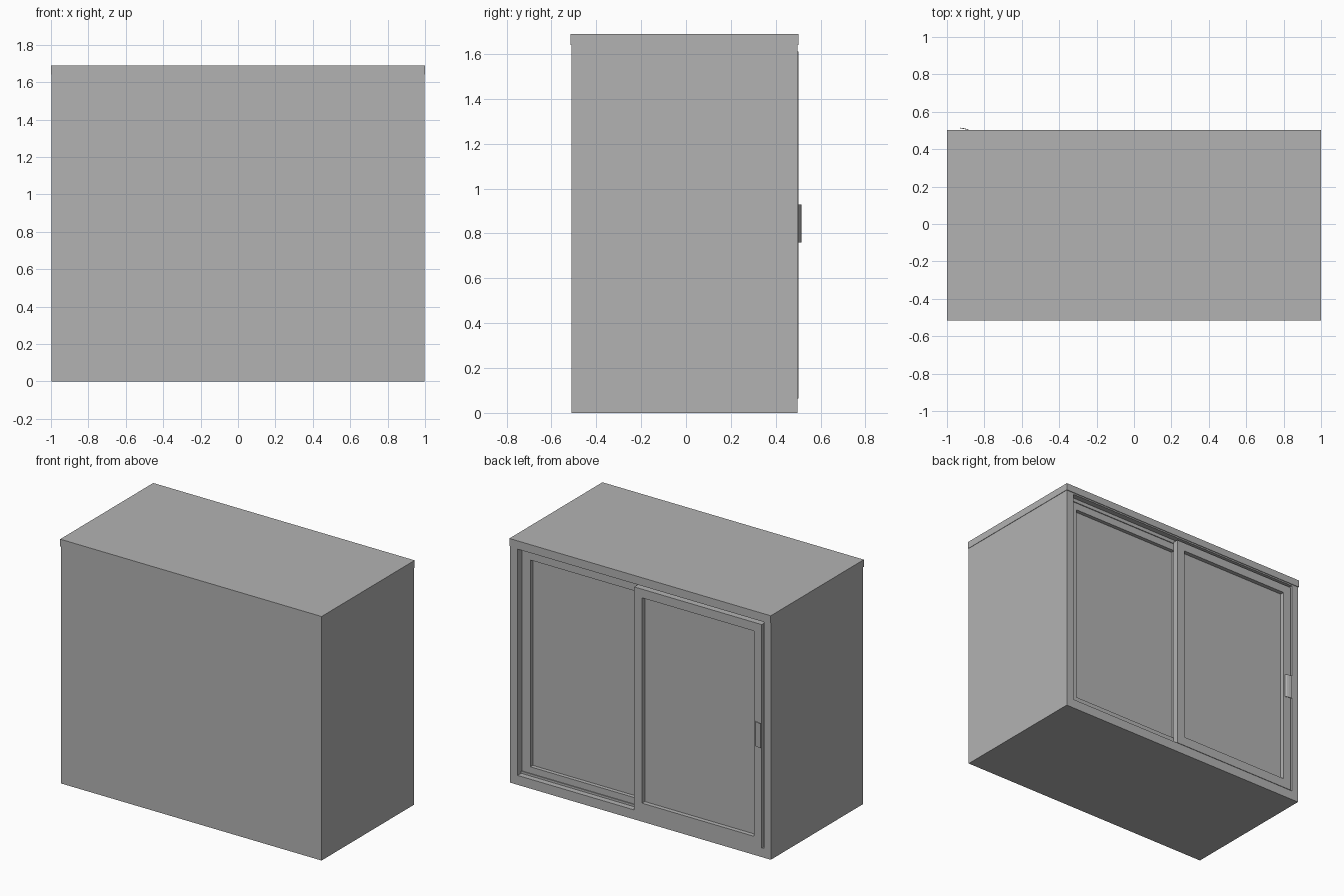
import bpy, bmesh

old = bpy.data.objects.get("Cube")
if old:
    bpy.data.objects.remove(old, do_unlink=True)

GREY = (0.45, 0.45, 0.45, 1)
grey = bpy.data.materials.new("plain grey")
grey.use_nodes = True
grey.diffuse_color = GREY
grey.node_tree.nodes["Principled BSDF"].inputs["Base Color"].default_value = GREY


def finish(bm, name):
    bmesh.ops.recalc_face_normals(bm, faces=bm.faces)
    mesh = bpy.data.meshes.new(name)
    bm.to_mesh(mesh)
    bm.free()
    mesh.materials.append(grey)
    obj = bpy.data.objects.new(name, mesh)
    bpy.context.collection.objects.link(obj)
    return obj


def slab(name, xs, ys, zs, opening=None):
    """Box; opening = (x range, z range, depth) sinks a pocket in the back face."""
    bm = bmesh.new()
    bmesh.ops.create_cube(bm, size=1)
    for v in bm.verts:
        v.co = [r[0] if c < 0 else r[1] for c, r in zip(v.co, (xs, ys, zs))]
    if opening:
        ox, oz, depth = opening
        bm.normal_update()
        back = max(bm.faces, key=lambda f: f.normal.y)
        bmesh.ops.inset_individual(bm, faces=[back], thickness=0.02)
        mid_x, mid_z = sum(xs) / 2, sum(zs) / 2
        for v in back.verts:
            v.co.x = ox[0] if v.co.x < mid_x else ox[1]
            v.co.z = oz[0] if v.co.z < mid_z else oz[1]
        pocket = bmesh.ops.extrude_discrete_faces(bm, faces=[back])["faces"][0]
        for v in pocket.verts:
            v.co.y -= depth
    return finish(bm, name)


# Cabinet body with the sliding door opening, and its thin overhanging top
slab("cabinet_body", (-0.997, 0.997), (-0.511, 0.497), (0, 1.64),
     ((-0.945, 0.94), (0.065, 1.63), 0.077))
slab("top_panel", (-1, 1), (-0.515, 0.502), (1.64, 1.69))

# Door tracks along the head and sill
for name, zs in (("head_track", (1.605, 1.63)), ("sill_track", (0.065, 0.08))):
    slab(name, (-0.945, 0.94), (0.42, 0.458), zs)

# Sliding doors, each a frame around a sunken panel
slab("rear_door", (-0.03, 0.94), (0.42, 0.452), (0.08, 1.605),
     ((0.03, 0.875), (0.125, 1.555), 0.027))
slab("front_door", (-0.93, 0.046), (0.46, 0.501), (0.065, 1.61),
     ((-0.87, -0.015), (0.13, 1.55), 0.03))

# Thin curved pull on the front door
curve = [(-0.882, 0.501), (-0.892, 0.508), (-0.908, 0.512), (-0.93, 0.515)]
outline = curve + [(x, y - 0.004) for x, y in reversed(curve)]
bm = bmesh.new()
face = bm.faces.new([bm.verts.new((x, y, 0.76)) for x, y in outline])
top = bmesh.ops.extrude_face_region(bm, geom=[face])["geom"]
for v in top:
    if isinstance(v, bmesh.types.BMVert):
        v.co.z = 0.93
finish(bm, "door_pull")
